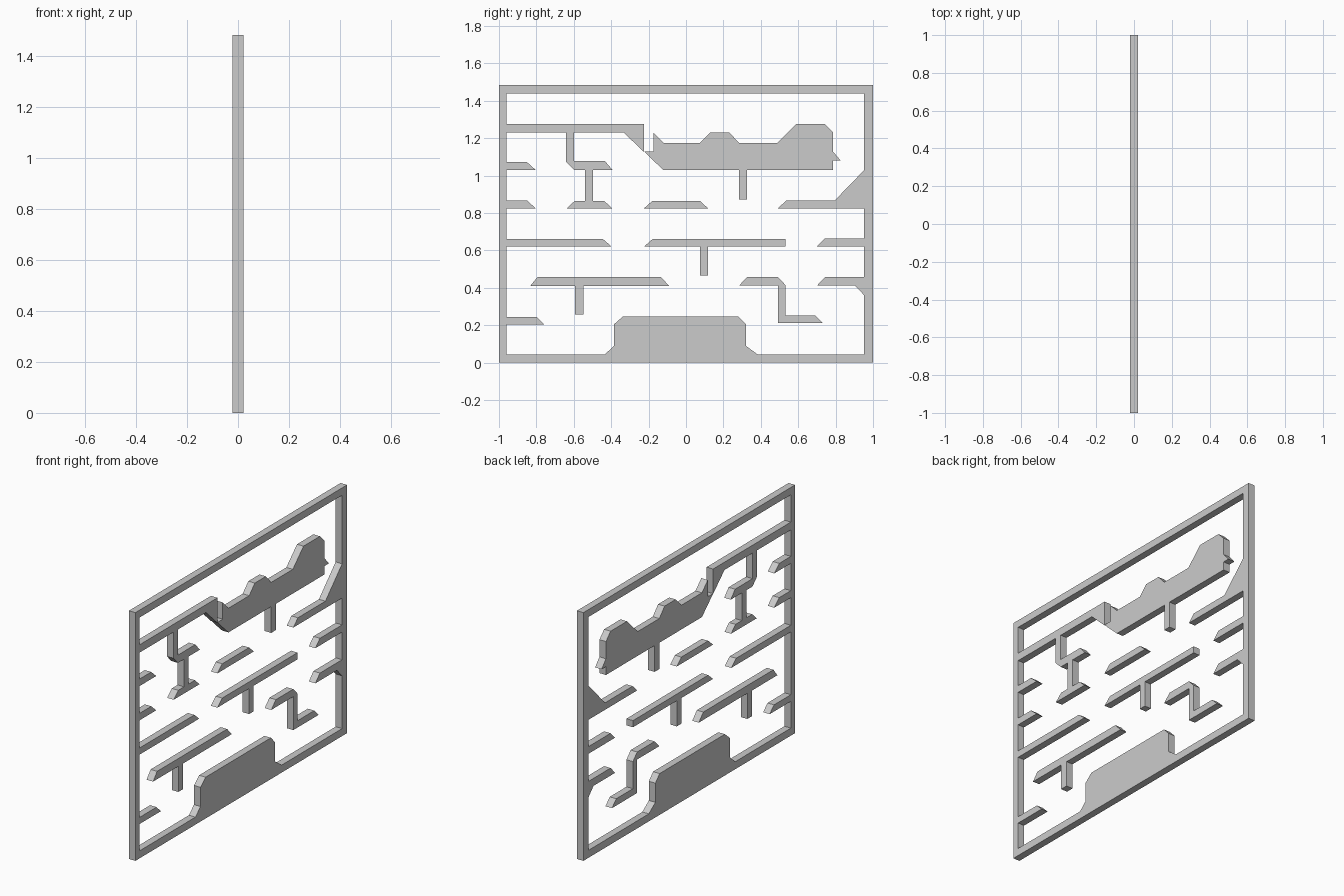
import bpy, bmesh

THICK = 0.043
LEFT, RIGHT = -0.96, 0.953        # inner faces of the side walls
FLOOR, CEILING, TOP = 0.045, 1.44, 1.484


def plate(name, *loops):
    """Flat plate in the YZ plane from closed outlines (later ones are holes)."""
    bm = bmesh.new()
    for loop in loops:
        vs = [bm.verts.new((0, y, z)) for y, z in loop]
        for a, b in zip(vs, vs[1:] + vs[:1]):
            bm.edges.new((a, b))
    bmesh.ops.triangle_fill(bm, use_beauty=True, edges=bm.edges[:], normal=(1, 0, 0))
    bmesh.ops.recalc_face_normals(bm, faces=bm.faces[:])
    mesh = bpy.data.meshes.new(name)
    bm.to_mesh(mesh)
    bm.free()
    ob = bpy.data.objects.new(name, mesh)
    bpy.context.collection.objects.link(ob)
    mod = ob.modifiers.new("thickness", 'SOLIDIFY')
    mod.thickness = THICK
    mod.offset = 0
    return ob


def left_ledge(z0, z1, tip0, tip1):
    return [(LEFT, z0), (tip0, z0), (tip1, z1), (LEFT, z1)]


# Inner outline of the frame, left side going up
left_side = [(LEFT, FLOOR)]
for args in ((0.205, 0.245, -0.76, -0.80), (0.62, 0.66, -0.397, -0.443),
             (0.825, 0.867, -0.803, -0.85), (1.03, 1.072, -0.803, -0.85)):
    left_side += left_ledge(*args)

# Upper left bar with its hanging stepped ledges and sloped end
upper_bar = [(LEFT, 1.23), (-0.642, 1.23), (-0.642, 1.075), (-0.598, 1.03),
             (-0.54, 1.03), (-0.54, 0.865), (-0.595, 0.865), (-0.638, 0.825),
             (-0.395, 0.825), (-0.437, 0.865), (-0.497, 0.865), (-0.497, 1.03),
             (-0.392, 1.03), (-0.433, 1.077), (-0.598, 1.077), (-0.598, 1.23),
             (-0.333, 1.23), (-0.225, 1.127), (-0.225, 1.277), (LEFT, 1.277)]

# Right side going down: ceiling corner, sloped shelf and two ledges
right_side = [(LEFT, CEILING), (RIGHT, CEILING),
              (RIGHT, 1.03), (0.795, 0.867), (0.535, 0.867), (0.492, 0.825), (RIGHT, 0.825),
              (RIGHT, 0.665), (0.743, 0.665), (0.70, 0.622), (RIGHT, 0.622),
              (RIGHT, 0.457), (0.743, 0.457), (0.70, 0.412), (0.904, 0.412), (RIGHT, 0.36)]

# Floor with the raised block
floor = [(RIGHT, FLOOR), (0.382, FLOOR), (0.32, 0.09), (0.32, 0.205), (0.28, 0.247),
         (-0.337, 0.247), (-0.385, 0.205), (-0.385, 0.09), (-0.433, FLOOR)]

outer = [(-1, 0), (1, 0), (1, TOP), (-1, TOP)]
plate("frame_with_ledges", outer, left_side + upper_bar + right_side + floor)

# Large floating block with humps and one hanging post
plate("upper_block", [
    (-0.225, 1.13), (-0.175, 1.13), (-0.175, 1.23), (-0.12, 1.175), (0.075, 1.175),
    (0.128, 1.23), (0.233, 1.23), (0.283, 1.175), (0.487, 1.175), (0.588, 1.275),
    (0.743, 1.275), (0.787, 1.23), (0.787, 1.127), (0.828, 1.08), (0.787, 1.08),
    (0.787, 1.03), (0.327, 1.03), (0.327, 0.873), (0.283, 0.873), (0.283, 1.03),
    (-0.12, 1.03), (-0.176, 1.082)])

# Floating ledges
plate("middle_ledge", [(-0.225, 0.825), (-0.18, 0.865), (0.075, 0.865), (0.118, 0.825)])
plate("middle_post_ledge", [
    (-0.225, 0.62), (-0.18, 0.66), (0.532, 0.66), (0.532, 0.62),
    (0.118, 0.62), (0.118, 0.467), (0.075, 0.467), (0.075, 0.62)])
plate("lower_post_ledge", [
    (-0.833, 0.41), (-0.795, 0.457), (-0.133, 0.457), (-0.09, 0.41),
    (-0.548, 0.41), (-0.548, 0.257), (-0.594, 0.257), (-0.594, 0.41)])
plate("stepped_ledge", [
    (0.283, 0.412), (0.327, 0.457), (0.492, 0.457), (0.532, 0.415), (0.532, 0.253),
    (0.69, 0.253), (0.73, 0.212), (0.492, 0.212), (0.492, 0.412)])
